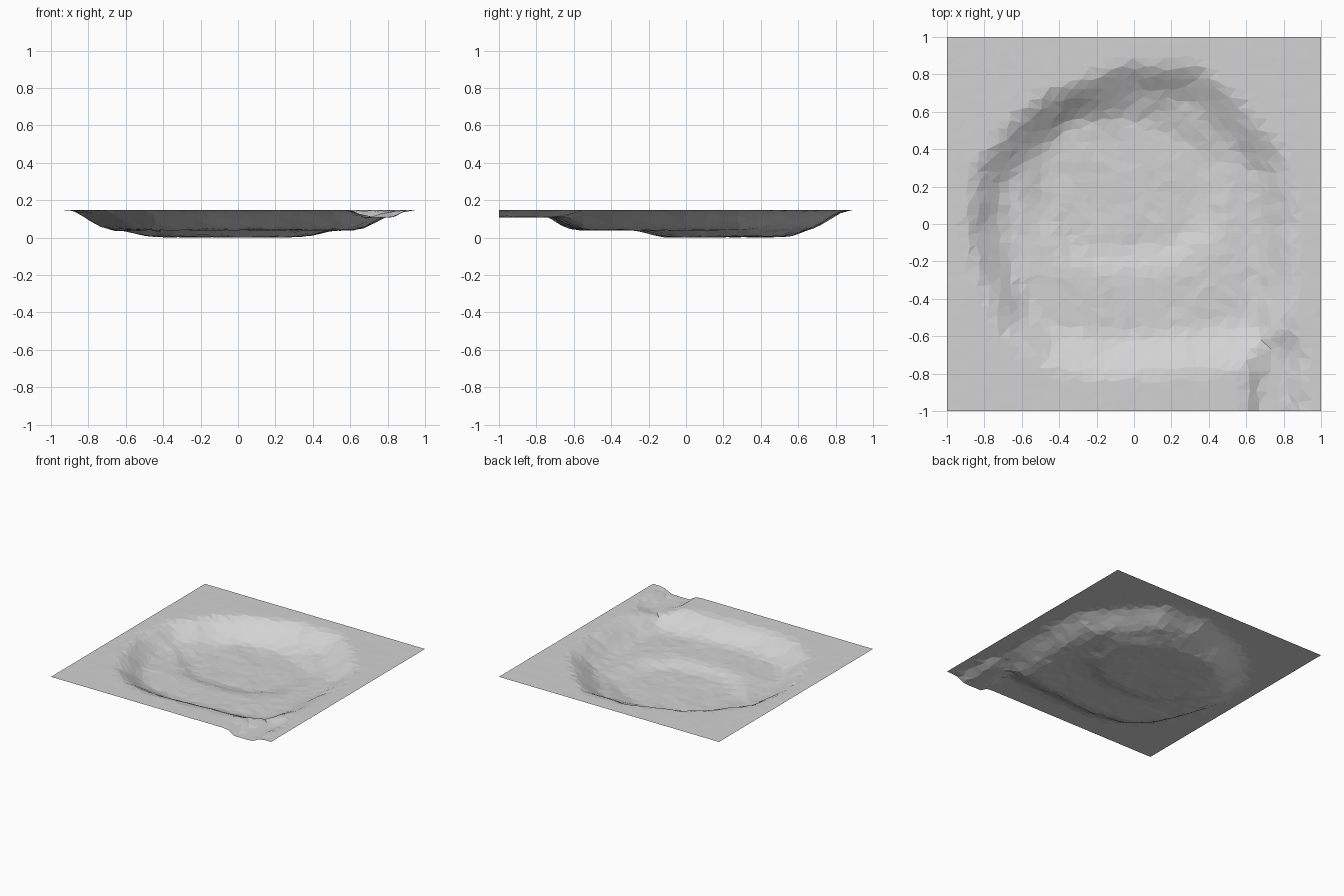
import bpy
import bmesh
import random
from mathutils import Vector, noise
from mathutils.geometry import intersect_point_line

random.seed(4)
CELLS = 36
GROUND = 0.148
SHELF = 0.04

# Outline of the crater rim, clockwise from the left
RIM = [Vector(p) for p in (
    (-0.9, 0.0), (-0.86, 0.3), (-0.7, 0.5), (-0.48, 0.71), (-0.2, 0.8),
    (0.0, 0.87), (0.36, 0.84), (0.63, 0.6), (0.82, 0.36), (0.88, 0.0),
    (0.86, -0.4), (0.8, -0.7), (0.55, -0.78), (0.2, -0.8), (-0.15, -0.83),
    (-0.5, -0.77), (-0.72, -0.58), (-0.84, -0.3))]


def ease(t):
    t = min(max(t, 0.0), 1.0)
    return t * t * (3 - 2 * t)


def rim_depth(p):
    """Distance inside the rim, negative outside it."""
    inside, nearest = False, 9.0
    for a, b in zip(RIM, RIM[1:] + RIM[:1]):
        q, t = intersect_point_line(p, a, b)
        q = a.lerp(b, min(max(t, 0.0), 1.0))
        nearest = min(nearest, (p - q.to_2d()).length)
        if (a.y > p.y) != (b.y > p.y):
            if p.x < a.x + (p.y - a.y) / (b.y - a.y) * (b.x - a.x):
                inside = not inside
    return nearest if inside else -nearest


def height(x, y):
    d = rim_depth(Vector((x, y)))
    rough = noise.noise(Vector((x * 5, y * 5, 1.0)))
    fine = noise.noise(Vector((x * 13, y * 13, 4.0)))
    # Wall: steeper at the back and left, gentler at the front and right
    width = 0.24 + 0.04 * ease(x) + 0.03 * ease(-y)
    wall = ease((d + 0.02 * rough + 0.01) / width) ** 0.85
    z = GROUND - (GROUND - SHELF) * wall
    # Deep hollow in the floor, behind the middle
    r = ((abs(x + 0.05) / 0.57) ** 2.5 + (abs(y - 0.2) / 0.47) ** 2.5) ** 0.4
    z -= 0.036 * ease((1.03 - r + 0.1 * rough) / 0.35)
    # Gully running out through the front edge
    if y < -0.5:
        across = ease((0.16 - abs(x - 0.75 + 0.03 * rough)) / 0.1)
        z = min(z, GROUND - 0.04 * across * ease((-0.5 - y) / 0.2))
    bump = 0.006 * ease(d / 0.2) * rough + (0.001 + 0.004 * ease(d / 0.1)) * fine
    return min(max(z + bump, 0.0), 0.15)


# Terrain sheet: an irregular triangulated grid
bm = bmesh.new()
bmesh.ops.create_grid(bm, x_segments=CELLS, y_segments=CELLS, size=1.0)
for v in bm.verts:
    if max(abs(v.co.x), abs(v.co.y)) < 0.99:
        v.co.x += random.uniform(-0.014, 0.014)
        v.co.y += random.uniform(-0.014, 0.014)
    v.co.z = height(v.co.x, v.co.y)
low = min(v.co.z for v in bm.verts)
for v in bm.verts:
    v.co.z -= low
bmesh.ops.triangulate(bm, faces=bm.faces[:], quad_method='SHORT_EDGE')
for f in bm.faces:
    f.normal_update()
    if f.normal.z < 0:
        f.normal_flip()
    f.smooth = False

# Remove the default cube only
cube = bpy.data.objects.get("Cube")
if cube:
    bpy.data.objects.remove(cube, do_unlink=True)

mesh = bpy.data.meshes.new("crater_terrain")
bm.to_mesh(mesh)
bm.free()
terrain = bpy.data.objects.new("crater_terrain", mesh)
bpy.context.collection.objects.link(terrain)

# Plain grey ground
grey = (0.65, 0.65, 0.65, 1.0)
mat = bpy.data.materials.new("ground_grey")
mat.use_nodes = True
mat.diffuse_color = grey
mat.node_tree.nodes["Principled BSDF"].inputs["Base Color"].default_value = grey
mesh.materials.append(mat)
